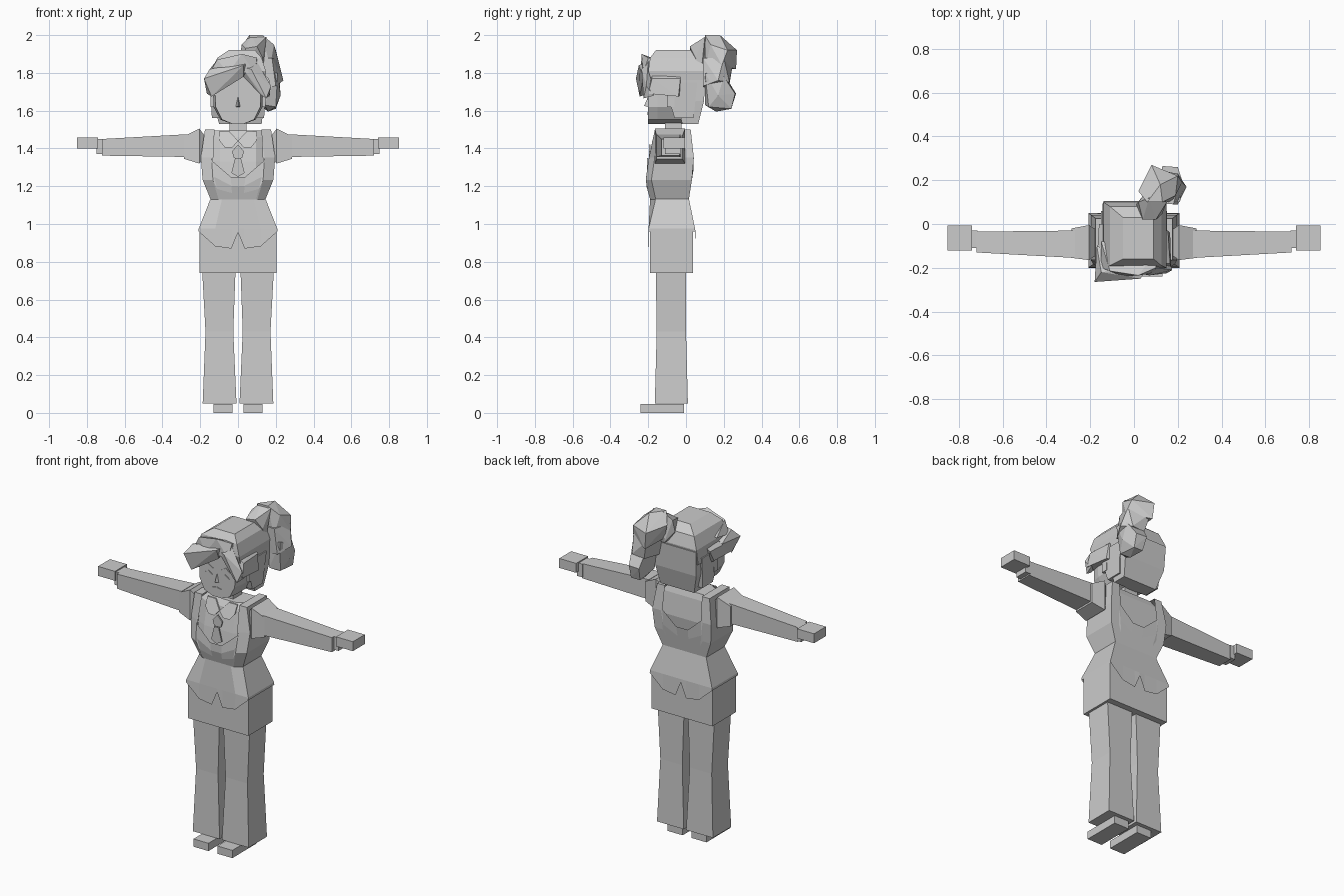
import bpy, bmesh, math

grey = bpy.data.materials.new("light grey")
grey.diffuse_color = (0.6, 0.6, 0.6, 1)


def finish(bm, name):
    bmesh.ops.recalc_face_normals(bm, faces=bm.faces)
    me = bpy.data.meshes.new(name)
    bm.to_mesh(me)
    bm.free()
    me.materials.append(grey)
    ob = bpy.data.objects.new(name, me)
    bpy.context.collection.objects.link(ob)
    return ob


def hull(name, pts):
    """Faceted chunk around a few points."""
    bm = bmesh.new()
    for p in pts:
        bm.verts.new(p)
    res = bmesh.ops.convex_hull(bm, input=bm.verts)
    junk = {v for v in res["geom_interior"] + res["geom_unused"]
            if isinstance(v, bmesh.types.BMVert)}
    bmesh.ops.delete(bm, geom=list(junk), context='VERTS')
    bmesh.ops.dissolve_limit(bm, angle_limit=0.02, verts=bm.verts, edges=bm.edges)
    return finish(bm, name)


def loft(name, rings):
    """Closed skin through rings of equal length, capped at both ends."""
    bm = bmesh.new()
    rs = [[bm.verts.new(p) for p in r] for r in rings]
    n = len(rs[0])
    for a, b in zip(rs, rs[1:]):
        for i in range(n):
            bm.faces.new((a[i], a[(i + 1) % n], b[(i + 1) % n], b[i]))
    bm.faces.new(rs[0])
    bm.faces.new(rs[-1])
    return finish(bm, name)


def rect_z(z, x0, x1, y0, y1):
    return [(x0, y0, z), (x1, y0, z), (x1, y1, z), (x0, y1, z)]


def rect_x(x, y0, y1, z0, z1):
    return [(x, y0, z0), (x, y1, z0), (x, y1, z1), (x, y0, z1)]


def box(name, x0, x1, y0, y1, z0, z1):
    return loft(name, [rect_z(z0, x0, x1, y0, y1), rect_z(z1, x0, x1, y0, y1)])


def plate(name, outline, y, t=0.008):
    """Thin front plate; each outline point may carry its own y."""
    return loft(name, [[(p[0], (p[2] if len(p) > 2 else y) + d, p[1]) for p in outline]
                       for d in (0, t)])


def lerp(table, z):
    for (z0, a), (z1, b) in zip(table, table[1:]):
        if z <= z1:
            t = max(0, (z - z0) / (z1 - z0))
            return a + (b - a) * t
    return table[-1][1]


def mirrored(fn, name, *args):
    """Build a part on the right side and its mirror on the left."""
    ob = fn("right_" + name, *args)
    bm = bmesh.new()
    bm.from_mesh(ob.data)
    for v in bm.verts:
        v.co.x *= -1
    finish(bm, "left_" + name)


# shoes, flared trousers, skirt block
mirrored(box, "shoe", 0.03, 0.13, -0.24, -0.01, 0, 0.047)
mirrored(loft, "trouser_leg", [rect_z(0.05, 0.008, 0.187, -0.165, 0.01),
                               rect_z(0.43, 0.025, 0.172, -0.155, 0.0),
                               rect_z(0.76, 0.013, 0.19, -0.16, 0.0)])
box("skirt", -0.203, 0.203, -0.19, 0.038, 0.74, 0.98)

# arms
mirrored(loft, "sleeve_cap", [rect_x(0.17, -0.14, -0.03, 1.36, 1.46),
                              rect_x(0.205, -0.165, -0.005, 1.32, 1.505),
                              rect_x(0.285, -0.155, -0.02, 1.345, 1.465)])
mirrored(loft, "sleeve", [rect_x(0.27, -0.155, -0.03, 1.355, 1.475),
                          rect_x(0.72, -0.13, -0.035, 1.362, 1.45)])
mirrored(box, "cuff", 0.715, 0.75, -0.11, -0.03, 1.37, 1.45)
mirrored(box, "hand", 0.74, 0.853, -0.12, -0.006, 1.4, 1.457)

# torso profiles by height
WIDTH = [(1.13, 0.145), (1.24, 0.19), (1.33, 0.2), (1.5, 0.175)]
FRONT = [(1.13, -0.19), (1.22, -0.215), (1.33, -0.2), (1.5, -0.165)]
BACK = [(1.13, 0.015), (1.32, 0.045), (1.5, 0.025)]


def shirt_ring(z, d=0.014):
    w = min(lerp(WIDTH, z) - d, 0.16)
    f, b = lerp(FRONT, z) + d, lerp(BACK, z) - d
    return [(-w, f + 0.035, z), (-w * .6, f, z), (w * .6, f, z), (w, f + 0.035, z),
            (w, b - 0.01, z), (-w, b - 0.01, z)]


bm_rings = [shirt_ring(z) for z in (1.12, 1.22, 1.33, 1.46)]
top = [(x * 0.78, y * 0.85 - 0.008, 1.495) for x, y, z in shirt_ring(1.49)]
loft("shirt", bm_rings + [top])

# jacket bodice with a scooped neckline in front and back
COLS = [(-1, 1.5), (-.71, 1.5), (-.66, 1.33), (-.2, 1.25), (.2, 1.25), (.66, 1.33), (.71, 1.5), (1, 1.5)]
bm = bmesh.new()
rows = []
for t in (0, 0.28, 0.6, 1):
    ring = []
    for side, cols in ((0, COLS), (1, COLS[::-1])):
        for f, ztop in cols:
            if side and ztop < 1.4:
                ztop += 0.03
            z = 1.13 + t * (ztop - 1.13)
            y = lerp(BACK, z) if side else lerp(FRONT, z) + (0.03 if abs(f) == 1 and t < 1 else 0)
            ring.append(bm.verts.new((f * lerp(WIDTH, z), y, z)))
    rows.append(ring)
for a, b in zip(rows, rows[1:]):
    for i in range(16):
        bm.faces.new((a[i], a[(i + 1) % 16], b[(i + 1) % 16], b[i]))
r = rows[-1]
for a, b, c, d in ((0, 1, 14, 15), (6, 7, 8, 9)):
    bm.faces.new((r[a], r[b], r[c], r[d]))
bm.faces.new(rows[0])
finish(bm, "jacket_bodice")

# flared jacket tails with a notch at the centre of the hem
HEM = [(-1, 0.96), (-.58, 0.882), (-.17, 0.87), (0, 0.955), (.17, 0.87), (.58, 0.882), (1, 0.96)]
bm = bmesh.new()
rows = []
for k in range(3):
    ring = []
    for side, cols in ((0, HEM), (1, HEM[::-1])):
        for f, zh in cols:
            z = (1.135, 0.975, zh)[k]
            w = (0.145, 0.208, 0.208)[k]
            y = ((-0.19, -0.198, -0.2), (0.015, 0.048, 0.05))[side][k]
            if side == 0 and abs(f) == 1 and k == 0:
                y += 0.03
            ring.append(bm.verts.new((f * w, y, z)))
    rows.append(ring)
for a, b in zip(rows, rows[1:]):
    for i in range(14):
        bm.faces.new((a[i], a[(i + 1) % 14], b[(i + 1) % 14], b[i]))
bm.faces.new(rows[0])
finish(bm, "jacket_tails")

# collar flaps and neck scarf
mirrored(plate, "collar_flap", [(0.0, 1.44, -0.178), (0.03, 1.405, -0.185), (0.07, 1.405, -0.183),
                                (0.098, 1.44, -0.172), (0.1, 1.49, -0.15), (0.045, 1.49, -0.15)], 0)
plate("scarf_knot", [(0, 1.42), (.032, 1.385), (.022, 1.35), (-.022, 1.35), (-.032, 1.385)], -0.197)
plate("scarf_end", [(-.015, 1.35), (.015, 1.35), (.035, 1.27), (0, 1.25), (-.035, 1.27)], -0.207)

# neck and head
box("neck", -0.045, 0.045, -0.11, -0.025, 1.45, 1.57)
JAW = [(-.03, 1.53), (.03, 1.53), (.085, 1.553), (.118, 1.62), (.122, 1.8), (-.122, 1.8), (-.118, 1.62), (-.085, 1.553)]
loft("head", [[(x, -0.2, z) for x, z in JAW],
              [(x * 1.1, -0.15, z) for x, z in JAW],
              [(x * 1.1, 0.02, z) for x, z in JAW]])
hull("nose", [(-.012, -.2, 1.62), (.012, -.2, 1.62), (0, -.222, 1.625), (0, -.2, 1.675)])
plate("mouth", [(-.03, 1.585), (0, 1.578), (.03, 1.585), (0, 1.592)], -0.205)
mirrored(plate, "eyebrow", [(.025, 1.70), (.06, 1.712), (.09, 1.70), (.06, 1.722)], -0.205)
mirrored(plate, "closed_eye", [(.03, 1.66), (.055, 1.673), (.085, 1.66), (.055, 1.68)], -0.205)
mirrored(box, "ear", 0.125, 0.145, -0.1, -0.06, 1.62, 1.68)

# hair: crown, back, sides
hull("hair_crown", rect_z(1.72, -.145, .14, -.17, .09) + rect_z(1.81, -.14, .148, -.2, .1)
     + rect_z(1.88, -.11, .125, -.19, .08) + rect_z(1.92, -.05, .09, -.16, .03))
hull("hair_back", rect_z(1.53, -.1, .125, -.02, .065) + rect_z(1.65, -.135, .14, -.05, .095)
     + rect_z(1.8, -.14, .145, -.05, .105))
mirrored(hull, "hair_side", rect_z(1.56, .1, .138, -.06, .04) + rect_z(1.75, .1, .15, -.12, .06))

# swept fringe chunks
hull("fringe_left", [(-.18, -.265, 1.77), (-.15, -.22, 1.82), (.03, -.25, 1.84), (.06, -.2, 1.86),
                     (.03, -.225, 1.78), (-.14, -.245, 1.675), (-.165, -.2, 1.69), (-.17, -.1, 1.78)])
hull("fringe_upper", [(-.15, -.2, 1.8), (-.11, -.215, 1.87), (.02, -.235, 1.9), (.1, -.2, 1.88),
                      (.09, -.225, 1.8), (-.05, -.24, 1.8), (.12, -.1, 1.85), (-.15, -.08, 1.82)])
hull("fringe_right", [(.02, -.225, 1.83), (.07, -.235, 1.82), (.1, -.2, 1.86), (.175, -.21, 1.73),
                      (.15, -.225, 1.665), (.125, -.22, 1.68), (.165, -.17, 1.68), (.03, -.2, 1.78)])
hull("side_lock_right", [(.12, -.2, 1.69), (.17, -.2, 1.69), (.165, -.04, 1.675), (.13, -.03, 1.68),
                         (.165, -.18, 1.77), (.155, -.03, 1.77), (.12, -.18, 1.8), (.12, -.03, 1.8)])
hull("side_lock_left", [(-.12, -.2, 1.68), (-.165, -.2, 1.7), (-.16, -.04, 1.7), (-.13, -.03, 1.68),
                        (-.17, -.17, 1.77), (-.16, 0, 1.77), (-.12, -.18, 1.8), (-.12, 0, 1.8)])

# side ponytail: knot, arch and falling ends
hull("ponytail_knot", [(.01, .09, 1.88), (.02, .1, 1.95), (.04, .02, 1.93), (.1, .02, 1.94), (.13, .05, 1.88),
                       (.07, .12, 2.0), (.15, .1, 1.99), (.05, .05, 1.82), (.13, .08, 1.8), (.05, .14, 1.82)])
hull("ponytail_arch", [(.02, .15, 1.94), (.06, .1, 2.0), (.13, .1, 2.0), (.12, .18, 2.0), (.19, .13, 1.95),
                       (.08, .27, 1.92), (.2, .22, 1.92), (.22, .19, 1.84), (.09, .265, 1.82), (.06, .12, 1.84),
                       (.17, .1, 1.83)])
hull("ponytail_middle", [(.07, .1, 1.88), (.18, .09, 1.88), (.21, .2, 1.88), (.09, .25, 1.86),
                         (.24, .17, 1.76), (.2, .09, 1.73), (.11, .1, 1.72), (.12, .23, 1.74), (.2, .23, 1.75)])
hull("ponytail_end", [(.12, .1, 1.8), (.21, .1, 1.8), (.22, .2, 1.78), (.12, .21, 1.78), (.225, .17, 1.68),
                      (.13, .265, 1.69), (.2, .26, 1.69), (.14, .1, 1.63), (.2, .12, 1.62), (.2, .24, 1.61),
                      (.14, .24, 1.61), (.16, .16, 1.595)])
